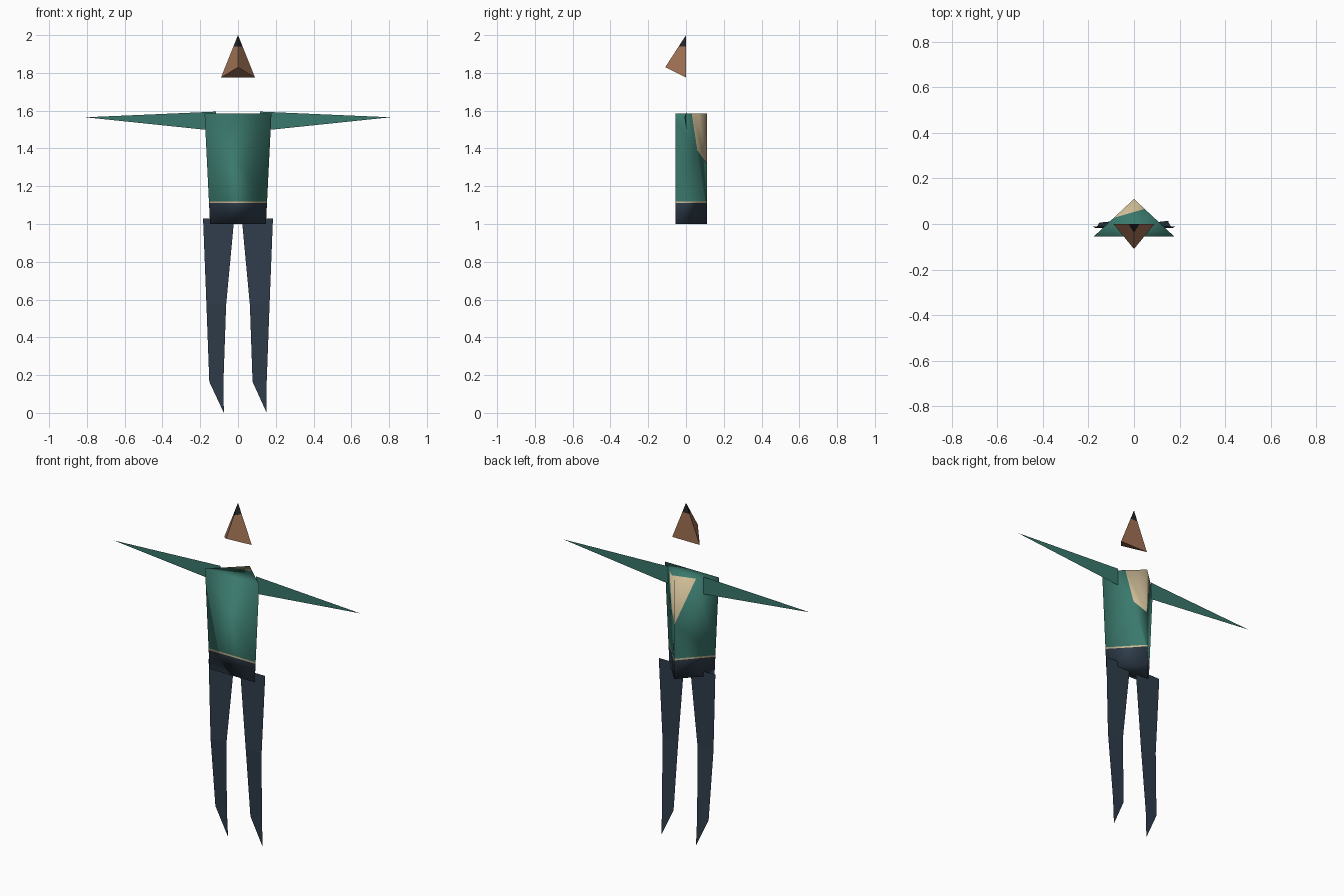
import bpy, bmesh
from mathutils import Vector

default = bpy.data.objects.get("Cube")
if default:
    bpy.data.objects.remove(default, do_unlink=True)


def material(name, rgb):
    lin = [((c / 255 + 0.055) / 1.055) ** 2.4 for c in rgb]
    m = bpy.data.materials.new(name)
    m.use_nodes = True
    m.diffuse_color = (*lin, 1)
    bsdf = m.node_tree.nodes["Principled BSDF"]
    bsdf.inputs["Base Color"].default_value = (*lin, 1)
    bsdf.inputs["Roughness"].default_value = 0.9
    return m


green = material("green_cloth", (58, 120, 108))
tan = material("tan_cloth", (206, 188, 150))
navy = material("navy_cloth", (47, 61, 75))
skin = material("brown_skin", (160, 113, 84))
hair = material("dark_hair", (38, 38, 41))


def make(name, bm, mats, smooth=False):
    me = bpy.data.meshes.new(name)
    for f in bm.faces:
        f.smooth = smooth
    bm.to_mesh(me)
    bm.free()
    for m in mats:
        me.materials.append(m)
    ob = bpy.data.objects.new(name, me)
    bpy.context.collection.objects.link(ob)
    return ob


def cut(bm, point, normal, pick=lambda f: True):
    """Slice the picked faces along a plane."""
    bm.normal_update()
    faces = [f for f in bm.faces if pick(f)]
    geom = set(faces)
    for f in faces:
        geom.update(f.edges, f.verts)
    bmesh.ops.bisect_plane(bm, geom=list(geom), plane_co=point, plane_no=normal)


def hull(points):
    bm = bmesh.new()
    for p in points:
        bm.verts.new(p)
    bmesh.ops.convex_hull(bm, input=bm.verts[:])
    bmesh.ops.dissolve_limit(bm, angle_limit=0.001, verts=bm.verts[:], edges=bm.edges[:])
    bmesh.ops.recalc_face_normals(bm, faces=bm.faces[:])
    return bm


# Head: a four-sided wedge with a dark cap of hair
bm = hull([(0, 0, 2), (-0.09, 0, 1.775), (0.09, 0, 1.775), (0, -0.11, 1.83)])
cut(bm, (0, 0, 1.94), (0, 0, 1))
for f in bm.faces:
    f.material_index = int(f.calc_center_median().z > 1.94)
make("head", bm, [skin, hair])

# Torso: a tapered three-sided prism with waistband, belt line and back collar
TOP, BELT, WAIST = 1.585, 1.12, 1.11
bm = bmesh.new()
low, high = [[bm.verts.new(p) for p in ((-w, -0.055, z), (w, -0.055, z), (0, 0.11, z))]
             for w, z in ((0.148, 1.0), (0.177, TOP))]
bm.faces.new(high)
bm.faces.new(low[::-1])
for i in range(3):
    j = (i + 1) % 3
    bm.faces.new((low[i], low[j], high[j], high[i]))
for z in (WAIST, BELT):
    cut(bm, (0, 0, z), (0, 0, 1))


def upper(f):
    return f.calc_center_median().z > BELT


def back(side):
    return lambda f: f.normal.y > 0.3 and f.normal.x * side > 0.3 and upper(f)


def lid(f):
    return f.normal.z > 0.9


# Collar edges: face rule, point on the edge, direction towards the tan cloth
collar = [
    (lid, Vector((-0.08, 0.03, TOP)), Vector((-0.04, 0.14, 0))),
    (back(-1), Vector((0, 0.11, 1.32)), Vector((0, 0.265, 0.08))),
    (back(1), Vector((0, 0.06, 1.39)), Vector((0, 0.195, 0.03))),
    (back(1), Vector((0, 0.11, 1.32)), Vector((0, 0.07, 0.05))),
]
for pick, point, normal in collar:
    cut(bm, point, normal, pick)
bm.normal_update()
for f in bm.faces:
    c = f.calc_center_median()
    tests = [(c - p).dot(n) > 0 for pick, p, n in collar if pick(f)]
    if c.z < WAIST:
        f.material_index = 2
    elif c.z < BELT or (tests and all(tests)):
        f.material_index = 1
make("torso", bm, [green, tan, navy], smooth=True)


def sheet(name, strips, mat):
    """Flat limb built from polygons."""
    bm = bmesh.new()
    for strip in strips:
        bm.faces.new([bm.verts.new(p) for p in strip])
    bmesh.ops.remove_doubles(bm, verts=bm.verts[:], dist=0.0001)
    make(name, bm, [mat])


for side, label in ((1, "left"), (-1, "right")):
    # Arm: one tapering blade
    arm = [(0.116, 0.003, 1.595), (0.116, 0.003, 1.493), (0.807, -0.008, 1.565)]
    sheet(label + "_arm", [[(x * side, y, z) for x, y, z in arm][::side]], green)

    # Leg: thigh, shin and a pointed foot; both feet point the same way
    rows = [(0.02, 0.185, -0.01, 1.03), (0.063, 0.167, -0.018, 0.57), (0.077, 0.152, 0.006, 0.165)]
    a, b = [[(x * side, y, z) for x, y, z in pts] for pts in (
        [(i, y, z) for i, o, y, z in rows], [(o, y, z) for i, o, y, z in rows])]
    tip = (0.152 if side > 0 else -0.075, 0.014, 0)
    strips = [[a[k], a[k + 1], b[k + 1], b[k]][::side] for k in range(2)]
    strips.append([a[2], tip, b[2]][::side])
    sheet(label + "_leg", strips, navy)
